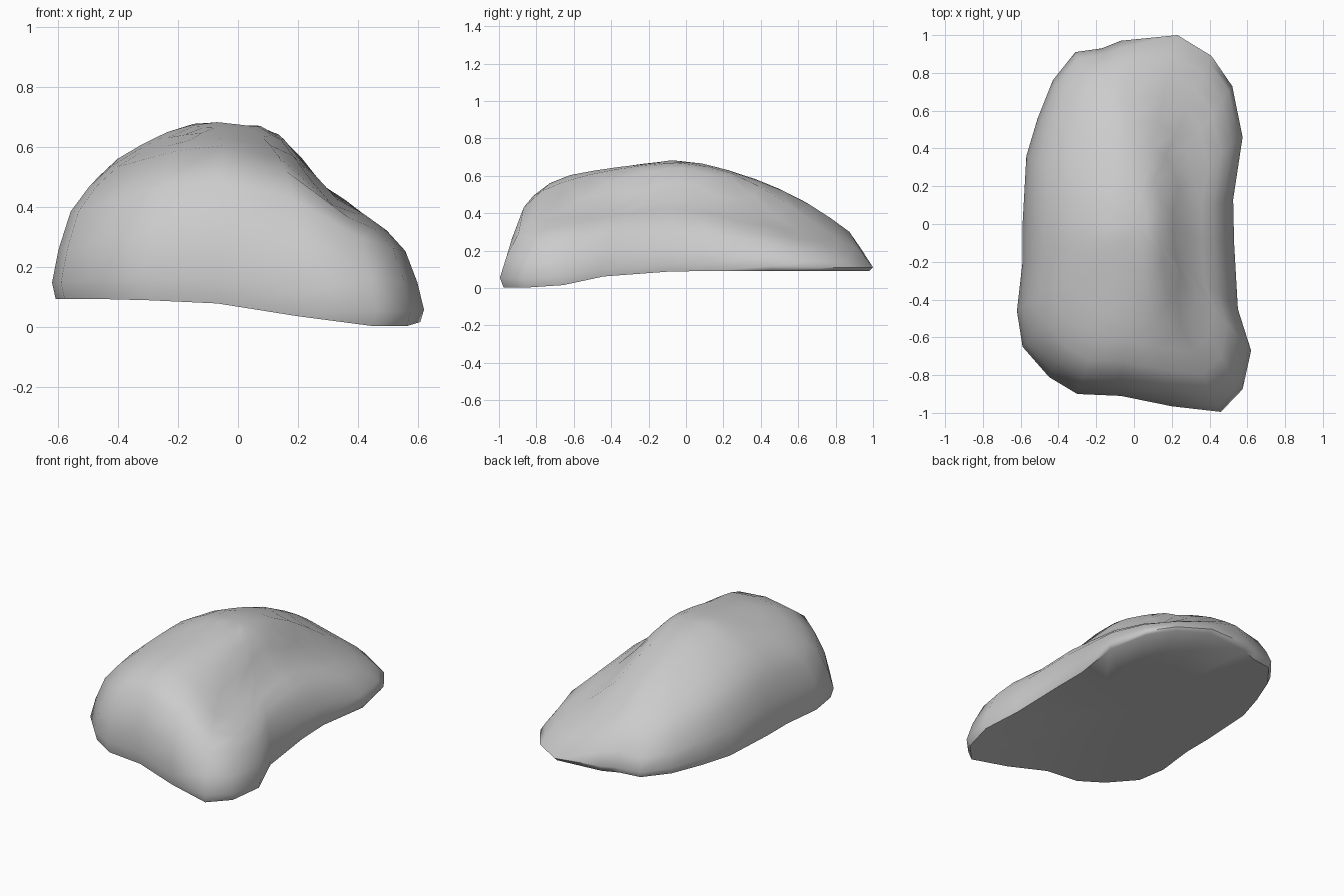
import bpy, bmesh, math

if "Cube" in bpy.data.objects:
    bpy.data.objects.remove(bpy.data.objects["Cube"])


def lerp(table, t):
    """Piecewise linear lookup in (key, value) pairs."""
    if t <= table[0][0]:
        return table[0][1]
    for (a, va), (b, vb) in zip(table, table[1:]):
        if t <= b:
            return va + (vb - va) * (t - a) / (b - a)
    return table[-1][1]


# footprint of the boulder, counter-clockwise from the back tip
OUTLINE = [(.23, 1), (-.07, .97), (-.17, .93), (-.31, .91), (-.43, .76), (-.51, .56),
           (-.57, .36), (-.59, 0), (-.59, -.2), (-.62, -.46), (-.59, -.65), (-.45, -.81),
           (-.3, -.9), (-.07, -.91), (.2, -.965), (.46, -.995), (.575, -.875), (.62, -.67),
           (.55, -.45), (.53, -.1), (.525, .13), (.575, .46), (.52, .73), (.41, .89)]
# height across the width (ridge with a lower right shoulder) and along the depth
ACROSS = [(-.62, .49), (-.5, .545), (-.4, .59), (-.3, .63), (-.15, .68), (-.05, .685),
          (.1, .67), (.165, .63), (.21, .57), (.3, .46), (.47, .395), (.62, .33)]
ALONG = [(-1, .63), (-.82, .645), (-.7, .625), (-.4, .645), (-.07, .685), (.1, .665),
         (.25, .625), (.54, .525), (.8, .405), (.94, .36), (1, .33)]
# rounding toward the rim, and underside height along the front-right diagonal
DOME = [(.4, 1), (.66, .97), (.8, .88), (.9, .74), (.96, .48), (1, .15)]
UNDER = [(.4, .092), (.75, .085), (1, .06), (1.25, .017), (1.45, 0)]


def base(x, y):
    return lerp(UNDER, x - y)


def top(x, y, s):
    # the ridge's right edge drifts left toward the back
    drift = .12 * min(max(y, 0), .7) * min(max((x + .2) / .3, 0), 1)
    full = lerp(ACROSS, x + drift) * lerp(ALONG, y) / .685
    return base(x, y) + (full - base(x, y)) * lerp(DOME, s)


bm = bmesh.new()


def ring(s, upper):
    return [bm.verts.new((x * s, y * s, top(x * s, y * s, s) if upper else base(x * s, y * s)))
            for x, y in OUTLINE]


# rings from the underside, round the rim, up to the crown
rings = [ring(.55, False), ring(.98, False)]
rings += [ring(s, True) for s in (1, .965, .9, .8, .68, .54, .4, .25, .12)]
n = len(OUTLINE)
for lo, hi in zip(rings, rings[1:]):
    for i in range(n):
        j = (i + 1) % n
        bm.faces.new((lo[i], lo[j], hi[j], hi[i]))

# close underside and crown
for r, z in ((rings[0], base(0, 0)), (rings[-1], top(0, 0, 0))):
    c = bm.verts.new((0, 0, z))
    for i in range(n):
        bm.faces.new((r[i], r[(i + 1) % n], c))

# soften the creases of the upper surface only
soft = [v for r in rings[4:] for v in r]
bmesh.ops.smooth_vert(bm, verts=soft, factor=.15, use_axis_x=False, use_axis_y=False, use_axis_z=True)
bmesh.ops.recalc_face_normals(bm, faces=bm.faces)

mesh = bpy.data.meshes.new("boulder")
bm.to_mesh(mesh)
bm.free()
boulder = bpy.data.objects.new("boulder", mesh)
bpy.context.collection.objects.link(boulder)
bpy.context.view_layer.objects.active = boulder
boulder.select_set(True)
bpy.ops.object.shade_smooth_by_angle(angle=math.radians(60))
